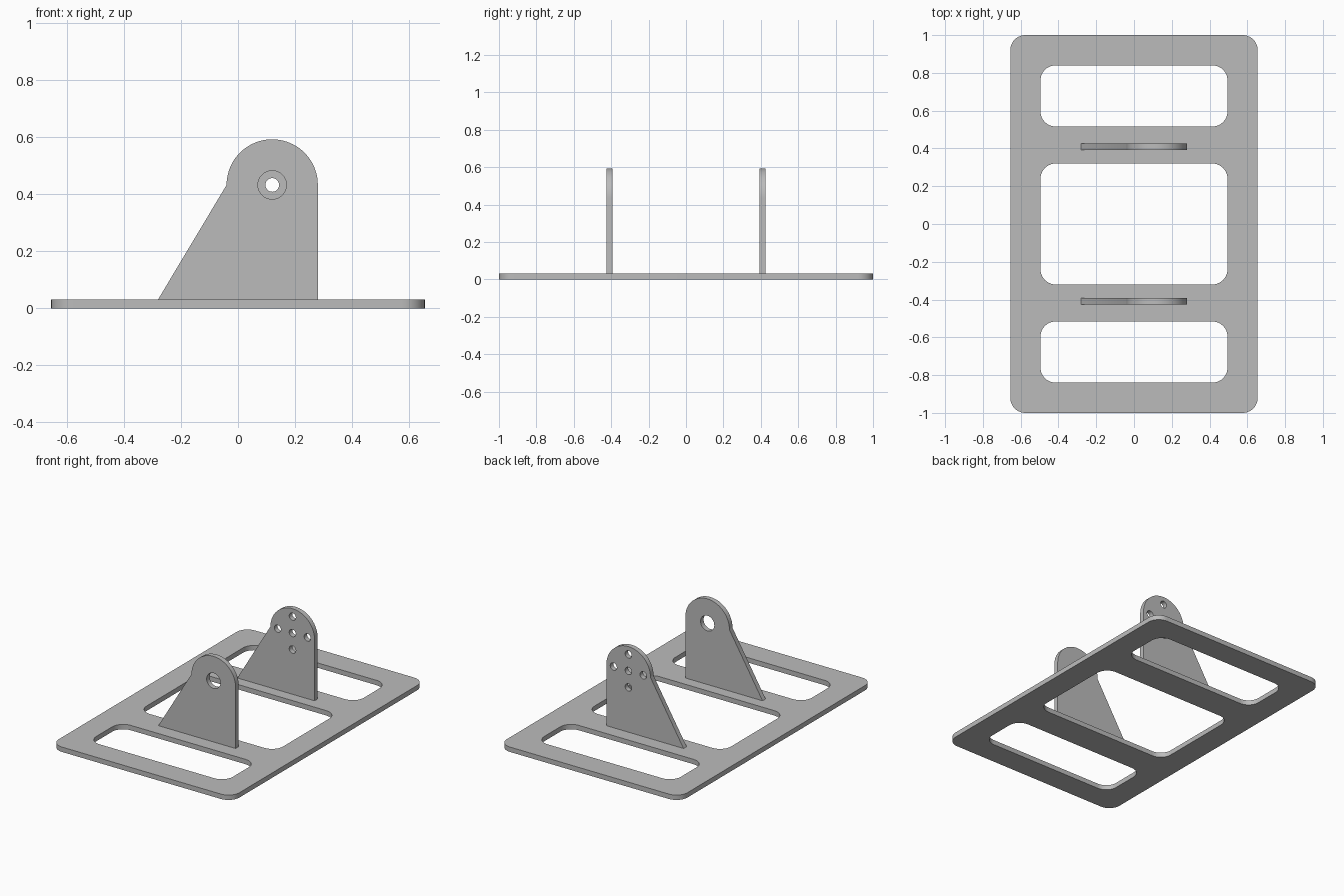
import bpy
import bmesh
import math
from mathutils import Matrix

cube = bpy.data.objects.get("Cube")
if cube:
    bpy.data.objects.remove(cube, do_unlink=True)

grey = bpy.data.materials.new("metal_grey")
grey.use_nodes = True
COLOUR = (0.5, 0.5, 0.5, 1)
grey.diffuse_color = COLOUR
grey.node_tree.nodes["Principled BSDF"].inputs["Base Color"].default_value = COLOUR


def arc(cx, cy, r, start, end, steps):
    """Points along an arc, angles in degrees."""
    angles = [math.radians(start + (end - start) * i / steps) for i in range(steps + 1)]
    return [(cx + r * math.cos(a), cy + r * math.sin(a)) for a in angles]


def circle(cx, cy, r, steps=32):
    return arc(cx, cy, r, 0, 360, steps)[:-1]


def rounded_rect(x0, x1, y0, y1, r):
    corners = [(x1 - r, y1 - r), (x0 + r, y1 - r), (x0 + r, y0 + r), (x1 - r, y0 + r)]
    return [p for i, (cx, cy) in enumerate(corners)
            for p in arc(cx, cy, r, 90 * i, 90 * i + 90, 10)]


def sheet(name, loops, thickness, matrix):
    """Flat plate: the first loop is the outline, the others are openings."""
    bm = bmesh.new()
    edges = []
    for loop in loops:
        verts = [bm.verts.new((x, y, 0)) for x, y in loop]
        edges += [bm.edges.new((v, verts[i - 1])) for i, v in enumerate(verts)]
    bmesh.ops.triangle_fill(bm, edges=edges, use_beauty=True)
    top = bmesh.ops.extrude_face_region(bm, geom=bm.faces[:], use_keep_orig=True)["geom"]
    moved = [g for g in top if isinstance(g, bmesh.types.BMVert)]
    bmesh.ops.translate(bm, verts=moved, vec=(0, 0, thickness))
    bmesh.ops.recalc_face_normals(bm, faces=bm.faces[:])
    bm.transform(matrix)
    mesh = bpy.data.meshes.new(name)
    bm.to_mesh(mesh)
    bm.free()
    mesh.materials.append(grey)
    obj = bpy.data.objects.new(name, mesh)
    bpy.context.collection.objects.link(obj)
    bpy.ops.object.select_all(action='DESELECT')
    obj.select_set(True)
    bpy.context.view_layer.objects.active = obj
    bpy.ops.object.shade_smooth_by_angle(angle=math.radians(30))
    return obj


T = 0.032          # sheet thickness
CX, CZ = 0.12, 0.433   # pivot centre on the brackets
R = 0.16           # rounded bracket top

# Base plate with three rounded openings
openings = [(-0.84, -0.516), (-0.32, 0.32), (0.516, 0.84)]
sheet("base_plate",
      [rounded_rect(-0.655, 0.655, -1, 1, 0.08)]
      + [rounded_rect(-0.495, 0.495, a, b, 0.08) for a, b in openings],
      T, Matrix.Identity(4))

# Upright brackets: sloped on one side, round on top
outline = [(-0.28, T), (0.28, T)] + arc(CX, CZ, R, 0, 180, 40)
upright = Matrix.Rotation(math.radians(90), 4, 'X')

front_holes = [circle(CX, CZ, 0.05)]
D = 0.108
rear_holes = [circle(CX + dx, CZ + dz, 0.024)
              for dx, dz in [(0, 0), (D, 0), (-D, 0), (0, D), (0, -D)]]

sheet("front_bracket", [outline] + front_holes, T,
      Matrix.Translation((0, -0.393, 0)) @ upright)
sheet("rear_bracket", [outline] + rear_holes, T,
      Matrix.Translation((0, 0.393 + T, 0)) @ upright)
